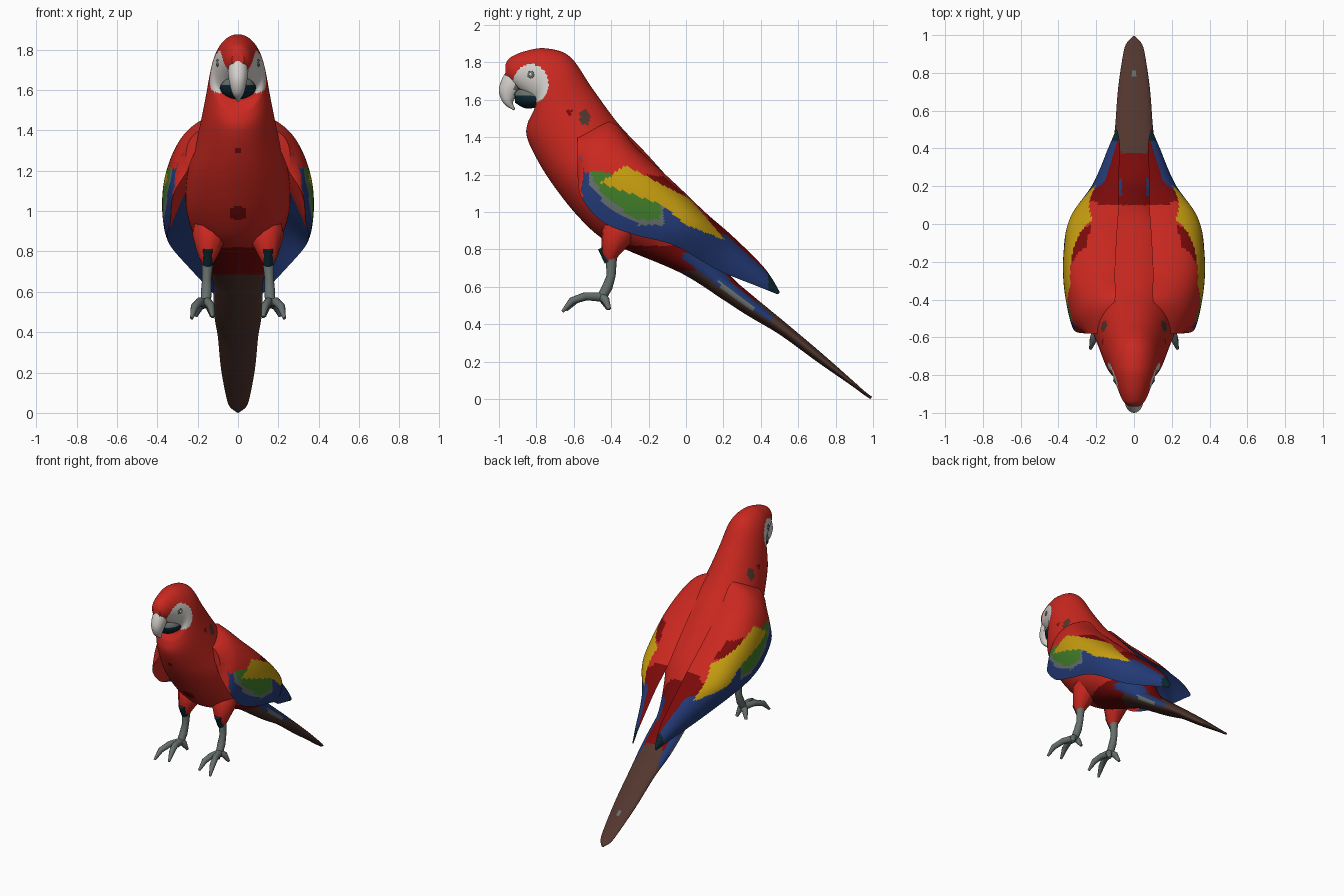
import bpy, bmesh, math
from mathutils import Vector

cube = bpy.data.objects.get("Cube")
if cube:
    bpy.data.objects.remove(cube, do_unlink=True)

# Palette
COLOURS = {
    "red": (0.59, 0.021, 0.014), "dark_red": (0.2, 0.003, 0.003),
    "yellow": (0.55, 0.33, 0.005), "green": (0.05, 0.2, 0.022),
    "blue": (0.017, 0.043, 0.185), "grey": (0.13, 0.16, 0.15),
    "white": (0.66, 0.63, 0.6), "brown": (0.085, 0.038, 0.028),
    "dark_teal": (0.004, 0.02, 0.03),
}
NAMES = list(COLOURS)
MATS = []
for colour_name, rgb in COLOURS.items():
    mat = bpy.data.materials.new(colour_name)
    mat.use_nodes = True
    mat.diffuse_color = (*rgb, 1)
    shader = mat.node_tree.nodes["Principled BSDF"]
    shader.inputs["Base Color"].default_value = (*rgb, 1)
    shader.inputs["Roughness"].default_value = 0.8
    MATS.append(mat)


def catmull(a, b, c, d, t):
    return 0.5 * (2 * b + (c - a) * t + (2 * a - 5 * b + 4 * c - d) * t * t
                  + (3 * b - a - 3 * c + d) * t ** 3)


def loft(name, rings, steps, paint):
    """Skin rings of points smoothly, then colour each face by a rule."""
    last = len(rings) - 1
    fine = []
    for i in range(last):
        group = [rings[max(i - 1, 0)], rings[i], rings[i + 1], rings[min(i + 2, last)]]
        for s in range(steps):
            fine.append([catmull(*pts, s / steps) for pts in zip(*group)])
    fine.append(rings[last])
    bm = bmesh.new()
    rows = [[bm.verts.new(p) for p in ring] for ring in fine]
    n = len(rows[0])
    for low, high in zip(rows, rows[1:]):
        for j in range(n):
            k = (j + 1) % n
            bm.faces.new((low[j], low[k], high[k], high[j]))
    bm.faces.new(rows[0])
    bm.faces.new(rows[-1])
    bmesh.ops.recalc_face_normals(bm, faces=bm.faces)
    bm.normal_update()
    for face in bm.faces:
        face.material_index = NAMES.index(paint(face.calc_center_median(), face.normal))
    mesh = bpy.data.meshes.new(name)
    bm.to_mesh(mesh)
    bm.free()
    for m in MATS:
        mesh.materials.append(m)
    obj = bpy.data.objects.new(name, mesh)
    bpy.context.collection.objects.link(obj)
    bpy.ops.object.select_all(action="DESELECT")
    obj.select_set(True)
    bpy.context.view_layer.objects.active = obj
    bpy.ops.object.shade_smooth_by_angle(angle=math.radians(40))
    return obj


def ovals(sections, n):
    """Rings from (lower y, lower z, upper y, upper z, half width)."""
    rings = []
    for y0, z0, y1, z1, w in sections:
        low, top = Vector((0, y0, z0)), Vector((0, y1, z1))
        mid, half = (low + top) / 2, (top - low) / 2
        side = Vector((w, 0, 0))
        angles = [2 * math.pi * i / n for i in range(n)]
        rings.append([mid + half * math.cos(a) + side * math.sin(a) for a in angles])
    return rings


def in_oval(u, v, cu, cv, ru, rv):
    return ((u - cu) / ru) ** 2 + ((v - cv) / rv) ** 2 < 1


def inside(y, z, poly):
    hit = False
    for (y0, z0), (y1, z1) in zip(poly, poly[1:] + poly[:1]):
        if (z0 > z) != (z1 > z) and y < (y1 - y0) * (z - z0) / (z1 - z0) + y0:
            hit = not hit
    return hit


def tube(name, points, colour):
    """Tapered round limb through (x, y, z, radius) points."""
    curve = bpy.data.curves.new(name, "CURVE")
    curve.dimensions = "3D"
    curve.bevel_depth = 1
    curve.bevel_resolution = 3
    curve.use_fill_caps = True
    spline = curve.splines.new("POLY")
    spline.points.add(len(points) - 1)
    for point, (x, y, z, r) in zip(spline.points, points):
        point.co = (x, y, z, 1)
        point.radius = r
    spline.use_smooth = True
    curve.materials.append(MATS[NAMES.index(colour)])
    obj = bpy.data.objects.new(name, curve)
    bpy.context.collection.objects.link(obj)


# Head and body
def body_paint(c, n):
    x, y, z = abs(c.x), c.y, c.z
    if x > 0.045 and in_oval(y, z, -0.83, 1.685, 0.095, 0.105):
        return "white"
    if in_oval(y, z, -0.54, 1.505, 0.03, 0.04):
        return "brown"
    if in_oval(y, z, -0.625, 1.535, 0.015, 0.015):
        return "dark_red"
    if n.y < 0 and (in_oval(x, z, 0, 1.3, 0.015, 0.015) or in_oval(x, z, 0, 0.99, 0.045, 0.04)):
        return "dark_red"
    if y > -0.02 and z < 0.78 and x > 0.065 and n.z > -0.45:
        return "blue"
    if n.z < -0.3 and z < 0.69:
        return "brown"
    if z < 0.82 or (y > 0.1 and z < 0.97):
        return "dark_red"
    return "red"


BODY = [
    (-0.965, 1.71, -0.965, 1.79, 0.03), (-0.92, 1.67, -0.94, 1.825, 0.062),
    (-0.85, 1.61, -0.86, 1.86, 0.093), (-0.81, 1.55, -0.75, 1.875, 0.12),
    (-0.845, 1.48, -0.62, 1.83, 0.14), (-0.85, 1.4, -0.5, 1.66, 0.165),
    (-0.79, 1.27, -0.36, 1.47, 0.2), (-0.7, 1.13, -0.2, 1.3, 0.245),
    (-0.58, 0.98, -0.05, 1.13, 0.26), (-0.45, 0.86, 0.06, 0.99, 0.235),
    (-0.3, 0.79, 0.15, 0.82, 0.18), (-0.02, 0.67, 0.23, 0.67, 0.13),
    (0.2, 0.53, 0.35, 0.555, 0.1),
]
body = loft("head_and_body", ovals(BODY, 80), 16, body_paint)


# Long tail with blue side coverts
def tail_paint(c, n):
    if c.y < 0.46 and abs(c.x) > 0.085 and n.z > -0.45:
        return "grey" if 0.18 < c.y < 0.36 and n.z < 0.3 else "blue"
    if n.z > 0 and in_oval(c.x, c.y, 0, 0.8, 0.014, 0.014):
        return "grey"
    return "dark_red" if c.y < 0.38 and n.z > 0 else "brown"


TAIL = [
    (0.03, 0.645, 0.12, 0.75, 0.12), (0.3, 0.465, 0.36, 0.55, 0.12),
    (0.5, 0.345, 0.53, 0.41, 0.1), (0.7, 0.2, 0.72, 0.25, 0.085),
    (0.88, 0.075, 0.89, 0.1, 0.06), (0.95, 0.024, 0.955, 0.042, 0.042),
    (0.985, 0, 0.995, 0.012, 0.008),
]
loft("tail", ovals(TAIL, 40), 12, tail_paint)

# Beak halves
UPPER = [
    (-0.88, 1.71, -0.955, 1.76, 0.045), (-0.88, 1.655, -0.985, 1.71, 0.05),
    (-0.905, 1.62, -1.0, 1.645, 0.042), (-0.925, 1.585, -0.975, 1.58, 0.028),
    (-0.913, 1.55, -0.92, 1.543, 0.006),
]
LOWER = [
    (-0.78, 1.56, -0.79, 1.66, 0.09), (-0.86, 1.555, -0.87, 1.67, 0.08),
    (-0.915, 1.585, -0.915, 1.65, 0.035),
]
loft("upper_beak", ovals(UPPER, 20), 5,
     lambda c, n: "grey" if c.y > -0.92 and c.z < 1.69 else "white")
loft("lower_beak", ovals(LOWER, 32), 5,
     lambda c, n: "grey" if c.z > 1.625 else "dark_teal")

# Wing: upper edge, middle of the outer surface, lower edge
WING = [
    ((0.13, -0.58, 1.42), (0.24, -0.58, 1.35), (0.25, -0.58, 1.2)),
    ((0.1, -0.4, 1.48), (0.295, -0.45, 1.34), (0.32, -0.56, 1.08)),
    ((0.1, -0.25, 1.33), (0.342, -0.27, 1.215), (0.335, -0.45, 0.95)),
    ((0.09, -0.05, 1.14), (0.338, -0.08, 1.075), (0.35, -0.28, 0.88)),
    ((0.08, 0.1, 1.0), (0.305, 0.07, 0.955), (0.33, -0.06, 0.82)),
    ((0.08, 0.25, 0.87), (0.2, 0.23, 0.81), (0.215, 0.17, 0.69)),
    ((0.075, 0.42, 0.7), (0.125, 0.42, 0.65), (0.13, 0.39, 0.6)),
    ((0.09, 0.5, 0.575), (0.095, 0.5, 0.57), (0.095, 0.49, 0.56)),
]
# Feather bands, topmost first
BANDS = {
    "yellow": [(-0.47, 1.16), (-0.42, 1.18), (-0.33, 1.25), (-0.19, 1.18),
               (0.02, 1.07), (0.21, 0.85), (0, 0.93), (-0.13, 1.04)],
    "green": [(-0.51, 1.26), (-0.43, 1.26), (-0.4, 1.2), (-0.13, 1.05),
              (-0.14, 0.96), (-0.27, 0.96), (-0.43, 1.08), (-0.5, 1.18)],
    "grey": [(-0.52, 1.32), (-0.44, 1.3), (-0.4, 1.15), (-0.12, 1.03),
             (-0.12, 0.93), (-0.25, 0.93), (-0.43, 1.04), (-0.52, 1.15)],
    "blue": [(-0.56, 1.33), (-0.48, 1.33), (-0.4, 1.15), (-0.03, 1.0), (0.2, 0.88),
             (0.28, 0.85), (0.6, 0.6), (0.6, 0.4), (-0.3, 0.7), (-0.5, 0.95), (-0.58, 1.15)],
    "dark_red": [(-0.22, 1.2), (-0.12, 1.19), (0, 1.09), (-0.1, 1.1)],
}


def bow(u, m, l, t):
    control = 2 * m - (u + l) / 2
    return u * (1 - t) ** 2 + control * 2 * t * (1 - t) + l * t * t


def wing_ring(section, side, n=40):
    u, m, l = [Vector((x * side, y, z)) for x, y, z in section]
    outer = [bow(u, m, l, i / n) for i in range(n + 1)]
    inner = [bow(u, (u + l) / 2 * 0.8 + m * 0.2, l, i / n) for i in range(n - 1, 0, -1)]
    return outer + inner


for side, label in ((1, "left"), (-1, "right")):
    def wing_paint(c, n):
        if n.x * side < -0.1 and n.z < 0.5:
            return "red" if c.y < -0.3 and c.z > 0.92 else "blue"
        if n.y < -0.65 and c.z > 0.95:
            return "red"
        if c.y > 0.44:
            return "dark_teal"
        if n.z > 0.2 and abs(c.x) < 0.22 - 0.3 * c.y:
            return "dark_red" if c.y > 0.1 else "red"
        for colour, poly in BANDS.items():
            if inside(c.y, c.z, poly):
                return colour
        return "dark_red" if c.y > 0.12 else "red"

    loft(label + "_wing", [wing_ring(s, side) for s in WING], 16, wing_paint)

    # Eye: ring and pale centre set on the cheek
    bpy.context.view_layer.update()
    hit, spot, normal, _ = body.ray_cast((side, -0.83, 1.735), (-side, 0, 0))
    for part, radius, colour in (("eye_ring", 0.02, "grey"), ("eye", 0.01, "white")):
        bpy.ops.mesh.primitive_uv_sphere_add(segments=16, ring_count=8, radius=radius, location=spot)
        eye = bpy.context.object
        eye.name = label + "_" + part
        eye.rotation_euler = normal.to_track_quat("Z", "Y").to_euler()
        eye.scale.z = 0.25 if part == "eye_ring" else 0.8
        eye.data.materials.append(MATS[NAMES.index(colour)])
        bpy.ops.object.shade_smooth()

    # Legs and gripping toes
    def limb(part, pts, colour="grey"):
        tube(label + "_" + part, [(x * side, y, z, r) for x, y, z, r in pts], colour)

    hub = (0.16, -0.45, 0.545, 0.026)
    limb("thigh", [(0.12, -0.27, 1.0, 0.09), (0.14, -0.37, 0.88, 0.09),
                   (0.15, -0.405, 0.78, 0.05), (0.15, -0.405, 0.74, 0.028)], "red")
    limb("cuff", [(0.15, -0.45, 0.81, 0.024), (0.15, -0.412, 0.735, 0.026)], "dark_teal")
    limb("shank", [(0.15, -0.4, 0.77, 0.032), (0.155, -0.4, 0.66, 0.024),
                   (0.157, -0.42, 0.6, 0.028), hub])
    limb("outer_front_toe", [hub, (0.19, -0.54, 0.55, 0.022), (0.215, -0.61, 0.525, 0.02),
                             (0.23, -0.66, 0.468, 0.008)])
    limb("inner_front_toe", [hub, (0.15, -0.53, 0.55, 0.022), (0.135, -0.59, 0.53, 0.02),
                             (0.125, -0.64, 0.475, 0.008)])
    limb("outer_back_toe", [hub, (0.19, -0.43, 0.53, 0.022), (0.21, -0.41, 0.48, 0.01)])
    limb("inner_back_toe", [hub, (0.14, -0.44, 0.53, 0.022), (0.13, -0.415, 0.48, 0.01)])
